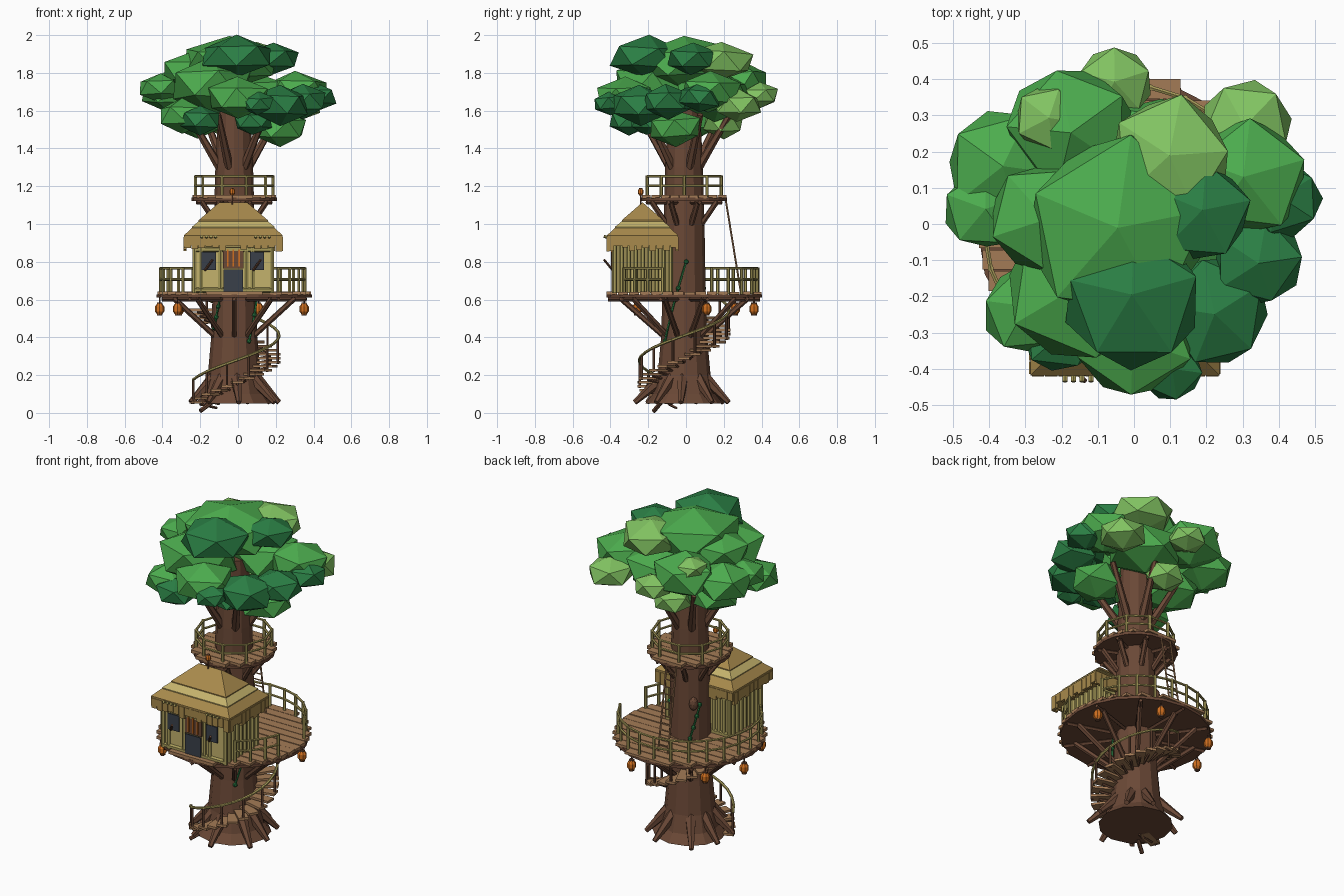
import bpy, bmesh, math, random
from mathutils import Vector, Matrix

if "Cube" in bpy.data.objects:
    bpy.data.objects.remove(bpy.data.objects["Cube"])

random.seed(4)
CX, CY = -0.02, -0.01          # trunk axis


def material(name, rgb):
    m = bpy.data.materials.new(name)
    m.diffuse_color = [((c / 255 + 0.055) / 1.055) ** 2.4 for c in rgb] + [1]
    m.use_nodes = True
    m.node_tree.nodes["Principled BSDF"].inputs["Base Color"].default_value = m.diffuse_color
    return m


BARK = material("bark brown", (106, 72, 54))
PLANK = material("plank brown", (164, 123, 86))
BAMBOO = material("bamboo olive", (168, 156, 90))
THATCH = material("thatch tan", (168, 138, 76))
STRAW = material("pale straw", (196, 178, 108))
GLASS = material("dark slate", (58, 64, 74))
ORANGE = material("lantern orange", (208, 112, 32))
DARK = material("dark green", (42, 126, 68))
GREEN = material("leaf green", (76, 172, 78))
LIGHT = material("light green", (130, 196, 98))


def finish(bm, name, mat):
    bmesh.ops.recalc_face_normals(bm, faces=bm.faces)
    me = bpy.data.meshes.new(name)
    bm.to_mesh(me)
    bm.free()
    me.materials.append(mat)
    ob = bpy.data.objects.new(name, me)
    bpy.context.collection.objects.link(ob)
    return ob


def beam(bm, p, q, r, r2=None, n=6):
    p, q = Vector(p), Vector(q)
    d = q - p
    mat = Matrix.Translation((p + q) / 2) @ d.to_track_quat('Z', 'Y').to_matrix().to_4x4()
    bmesh.ops.create_cone(bm, cap_ends=True, segments=n, radius1=r,
                          radius2=r if r2 is None else r2, depth=d.length, matrix=mat)


def box(bm, x, y, z, sx, sy, sz, ang=0):
    mat = Matrix.Translation((x, y, z)) @ Matrix.Rotation(ang, 4, 'Z') @ Matrix.Diagonal((sx, sy, sz, 1))
    bmesh.ops.create_cube(bm, size=1, matrix=mat)


def tube(bm, pts, r, n=6):
    for a, b in zip(pts, pts[1:]):
        beam(bm, a, b, r, n=n)


def polar(deg, r, z):
    a = math.radians(deg)
    return Vector((CX + r * math.cos(a), CY + r * math.sin(a), z))


def lathe(bm, profile, n, x=CX, y=CY):
    rings = [[bm.verts.new((x + r * math.cos(math.tau * i / n), y + r * math.sin(math.tau * i / n), z))
              for i in range(n)] for z, r in profile]
    for a, b in zip(rings, rings[1:]):
        for i in range(n):
            bm.faces.new((a[i], a[(i + 1) % n], b[(i + 1) % n], b[i]))
    bm.faces.new(rings[0])
    bm.faces.new(rings[-1])


# Trunk with flared foot
bm = bmesh.new()
lathe(bm, [(0.05, 0.205), (0.1, 0.165), (0.2, 0.14), (0.4, 0.122), (0.65, 0.114),
           (1.0, 0.108), (1.3, 0.1), (1.7, 0.08)], 12)
finish(bm, "trunk", BARK)

# Roots, branches and trunk knot
bm = bmesh.new()
for i in range(9):
    a = i * 40 + random.uniform(-8, 8)
    beam(bm, polar(a, 0.1, 0.2), polar(a, random.uniform(0.235, 0.265), 0.055), 0.035, 0.014)
finish(bm, "roots", BARK)
bm = bmesh.new()
for a in (20, 75, 130, 195, 250, 310):
    beam(bm, polar(a, 0.08, 1.3), polar(a, 0.25, 1.58), 0.024, 0.016)
finish(bm, "branches", BARK)
bm = bmesh.new()
bmesh.ops.create_icosphere(bm, subdivisions=2, radius=1, matrix=Matrix.Translation(polar(135, 0.108, 0.86))
                           @ Matrix.Diagonal((0.025, 0.025, 0.04, 1)))
finish(bm, "trunk_knot", BARK)


# Round decks: rim disc, planks, railing spans, braces
def deck(name, z, r, planks, spans, brace_z, brace_r, braces, rail_h):
    bm = bmesh.new()
    lathe(bm, [(z, r), (z + 0.018, r)], 20)
    finish(bm, name + "_rim", BARK)
    bm = bmesh.new()
    w = 2 * r / planks
    for i in range(planks):
        y = -r + (i + 0.5) * w
        half = math.sqrt(r * r - y * y) - 0.004
        box(bm, CX, CY + y, z + 0.023, 2 * half, w * 0.92, random.uniform(0.014, 0.02))
    finish(bm, name + "_planks", PLANK)
    rail = bmesh.new()
    for a0, a1, posts in spans:
        pts = [a0 + (a1 - a0) * i / posts for i in range(posts + 1)]
        for a in pts:
            beam(rail, polar(a, r - 0.02, z + 0.02), polar(a, r - 0.02, z + rail_h), 0.009)
        for h in (rail_h - 0.005, rail_h * 0.6):
            tube(rail, [polar(a, r - 0.02, z + h) for a in pts], 0.007)
    finish(rail, name + "_railing", BAMBOO)
    bm = bmesh.new()
    for i in range(braces):
        a = (i + 0.5) * 360 / braces
        beam(bm, polar(a, 0.1, brace_z), polar(a, brace_r, z), 0.015)
        beam(bm, polar(a, 0.09, z - 0.008), polar(a, r - 0.01, z - 0.008), 0.011, n=4)
    finish(bm, name + "_braces", BARK)


deck("main_deck", 0.61, 0.412, 14, [(-54, -17, 3), (22, 226, 14)], 0.4, 0.34, 10, 0.16)
deck("upper_deck", 1.122, 0.226, 9, [(0, 360, 10)], 1.0, 0.19, 8, 0.135)


# Spiral stair
def stair_z(a):
    return 0.155 + (a + 90) / 90 * 0.135


steps, posts, rail = bmesh.new(), bmesh.new(), bmesh.new()
N = 24
for i in range(N):
    a = -156 + i * 326 / (N - 1)
    p = polar(a, 0.175, stair_z(a))
    box(steps, p.x, p.y, p.z, 0.14, 0.058, 0.014, math.radians(a))
    beam(posts, polar(a, 0.1, p.z - 0.03), polar(a, 0.2, p.z - 0.01), 0.007, n=4)
    if i % 2 == 0 and a < 130:
        beam(posts, polar(a, 0.238, p.z - 0.01), polar(a, 0.238, p.z + 0.12), 0.007)
beam(posts, (-0.2, -0.17, 0.01), (-0.12, -0.12, 0.07), 0.012)
ang = [-156 + i * 14 for i in range(21)]
tube(rail, [polar(a, 0.238, stair_z(a) + 0.12) for a in ang], 0.008)
finish(steps, "stair_steps", PLANK)
finish(posts, "stair_posts", BARK)
finish(rail, "stair_rail", BAMBOO)

# Ladder between decks
bm = bmesh.new()
lo, hi = Vector((-0.05, 0.29, 0.64)), Vector((-0.05, 0.21, 1.13))
for s in (-0.032, 0.032):
    beam(bm, lo + Vector((s, 0, 0)), hi + Vector((s, 0, 0)), 0.005)
for i in range(1, 12):
    c = lo.lerp(hi, i / 12)
    beam(bm, c - Vector((0.032, 0, 0)), c + Vector((0.032, 0, 0)), 0.004)
finish(bm, "ladder", PLANK)

# Hut
HX, HY, HW, HD = -0.025, -0.23, 0.205, 0.148   # centre and half sizes
FRONT = HY - HD
bm = bmesh.new()
box(bm, HX, HY, 0.76, 2 * HW, 2 * HD, 0.25)
finish(bm, "hut_walls", STRAW)
bm = bmesh.new()
for s in (-1, 1):
    for i in range(9):
        y = HY - HD + i * HD / 4
        beam(bm, (HX + s * HW, y, 0.635), (HX + s * HW, y, 0.885), 0.013)
    for i in range(13):
        x = HX - HW + i * HW / 6
        if s > 0 or i in (0, 1, 4, 8, 9, 12):
            beam(bm, (x, HY + s * HD, 0.635), (x, HY + s * HD, 0.885), 0.013)
    for z in (0.65, 0.865):
        beam(bm, (HX - HW, HY + s * HD, z), (HX + HW, HY + s * HD, z), 0.014)
finish(bm, "hut_poles", BAMBOO)
bm = bmesh.new()
for x in (-0.155, 0.1):
    box(bm, x, FRONT - 0.012, 0.805, 0.075, 0.008, 0.095)
box(bm, -0.025, FRONT - 0.012, 0.7, 0.105, 0.008, 0.12)
finish(bm, "windows_and_door", GLASS)
bm = bmesh.new()
box(bm, -0.025, FRONT - 0.008, 0.82, 0.11, 0.008, 0.11)
for x in (-0.155, 0.1):                        # propped shutters
    beam(bm, (x - 0.02, FRONT - 0.01, 0.755), (x + 0.02, FRONT - 0.055, 0.81), 0.007)
finish(bm, "door_frame_and_shutter_props", BARK)
bm = bmesh.new()
for x in (-0.055, -0.025, 0.005):
    box(bm, x, FRONT - 0.015, 0.82, 0.009, 0.006, 0.09)
finish(bm, "door_curtain", ORANGE)


# Hipped thatch roof in overlapping tiers
def tier(name, z0, z1, grow, mat, drop):
    bm = bmesh.new()
    rings = []
    for z, level, g in ((z0 - drop, z0, grow), (z0, z0, grow), (z1, z1, 0)):
        t = 0.188 * (1.115 - level) / 0.175 + g
        rings.append([bm.verts.new((HX + sx * (t + 0.073), HY + sy * t, z))
                      for sx, sy in ((-1, -1), (1, -1), (1, 1), (-1, 1))])
    for a, b in zip(rings, rings[1:]):
        for i in range(4):
            bm.faces.new((a[i], a[(i + 1) % 4], b[(i + 1) % 4], b[i]))
    bm.faces.new(rings[0])
    bm.faces.new(rings[-1])
    finish(bm, name, mat)


tier("roof_eave", 0.94, 1.0, 0.0, THATCH, 0.055)
tier("roof_band", 0.985, 1.03, 0.006, STRAW, 0.008)
tier("roof_top", 1.02, 1.113, 0.008, THATCH, 0.01)
bm = bmesh.new()
for s in (-1, 1):
    for i in range(14):
        h = random.uniform(0.045, 0.075)
        box(bm, HX - 0.24 + i * 0.037, HY + s * 0.183, 0.93 - h / 2, 0.034, 0.016, h)
    for i in range(10):
        h = random.uniform(0.045, 0.075)
        box(bm, HX + s * 0.256, HY - 0.167 + i * 0.037, 0.93 - h / 2, 0.016, 0.034, h)
finish(bm, "roof_fringe", THATCH)
bm = bmesh.new()
for c in (-0.155, 0.13):
    for i in range(4):
        x = c - 0.036 + i * 0.024
        beam(bm, (x, HY - 0.12, 0.91), (x, HY - 0.205, 0.935), 0.008)
finish(bm, "roof_pole_ends", BAMBOO)

# Lanterns: body, caps and cord
body, caps = bmesh.new(), bmesh.new()


def lantern(x, y, z, top, s=1.0):
    lathe(body, [(z - 0.028 * s, 0.014 * s), (z - 0.012 * s, 0.025 * s),
                 (z + 0.012 * s, 0.025 * s), (z + 0.028 * s, 0.014 * s)], 8, x, y)
    for d in (-1, 1):
        beam(caps, (x, y, z + d * 0.026 * s), (x, y, z + d * 0.034 * s), 0.015 * s)
    beam(caps, (x, y, z), (x, y, top), 0.004)


for x, y in ((-0.32, -0.26), (0.11, 0.36), (0.35, 0.11), (-0.415, 0.04), (-0.31, 0.26)):
    lantern(x, y, 0.55, 0.615)
lantern(-0.03, -0.24, 1.17, 1.1, 0.6)
finish(body, "lantern_bodies", ORANGE)
finish(caps, "lantern_caps", BARK)

# Climbing vines with leaves
bm = bmesh.new()
for start, end, z0, z1 in ((-52, 5, 0.38, 0.8), (125, 150, 0.66, 0.86), (215, 235, 0.45, 0.62)):
    pts = [polar(start + (end - start) * t / 6, 0.128, z0 + (z1 - z0) * t / 6) for t in range(7)]
    tube(bm, pts, 0.006, 5)
    for p in pts[::2]:
        bmesh.ops.create_icosphere(bm, subdivisions=1, radius=0.014, matrix=Matrix.Translation(p))
finish(bm, "vines", DARK)

# Foliage clumps: x, y, z, radius
CLUMPS = {
    "dark": (DARK, [(0, -.21, 1.885, .19), (.18, .03, 1.875, .14), (.41, .07, 1.67, .11), (.34, -.1, 1.65, .13),
                    (.22, -.24, 1.63, .15), (.1, -.4, 1.64, .09), (-.2, -.3, 1.55, .11), (.08, -.2, 1.54, .1)]),
    "mid": (GREEN, [(-.05, -.01, 1.85, .255), (-.36, .15, 1.7, .16), (-.17, .26, 1.74, .18), (.31, .13, 1.7, .16),
                    (0, -.32, 1.67, .16), (-.14, -.17, 1.73, .21), (-.29, -.23, 1.57, .13), (-.41, .04, 1.72, .11),
                    (-.25, .02, 1.81, .15), (.22, -.06, 1.51, .14), (.05, .15, 1.68, .2), (-.22, .05, 1.56, .15)]),
    "light": (LIGHT, [(.1, .19, 1.865, .17), (-.24, .29, 1.8, .09), (-.05, .39, 1.68, .1),
                      (.31, .27, 1.63, .125), (-.05, .2, 1.53, .11)]),
}
for name, (mat, clumps) in CLUMPS.items():
    bm = bmesh.new()
    for x, y, z, r in clumps:
        m = (Matrix.Translation((x, y, z)) @ Matrix.Rotation(random.uniform(-0.08, 0.08), 4, 'X')
             @ Matrix.Rotation(random.uniform(0, 6.28), 4, 'Z'))
        r /= 0.92
        flat = 0.52 if r > 0.25 else 0.55 if z > 1.84 else 0.66
        new = bmesh.ops.create_icosphere(bm, subdivisions=1, radius=1,
                                         matrix=m @ Matrix.Diagonal((r, r, r * flat, 1)))
        for v in new["verts"]:
            v.co += Vector([random.uniform(-s, s) * r for s in (0.06, 0.06, 0.03)])
    finish(bm, name + "_foliage", mat)
